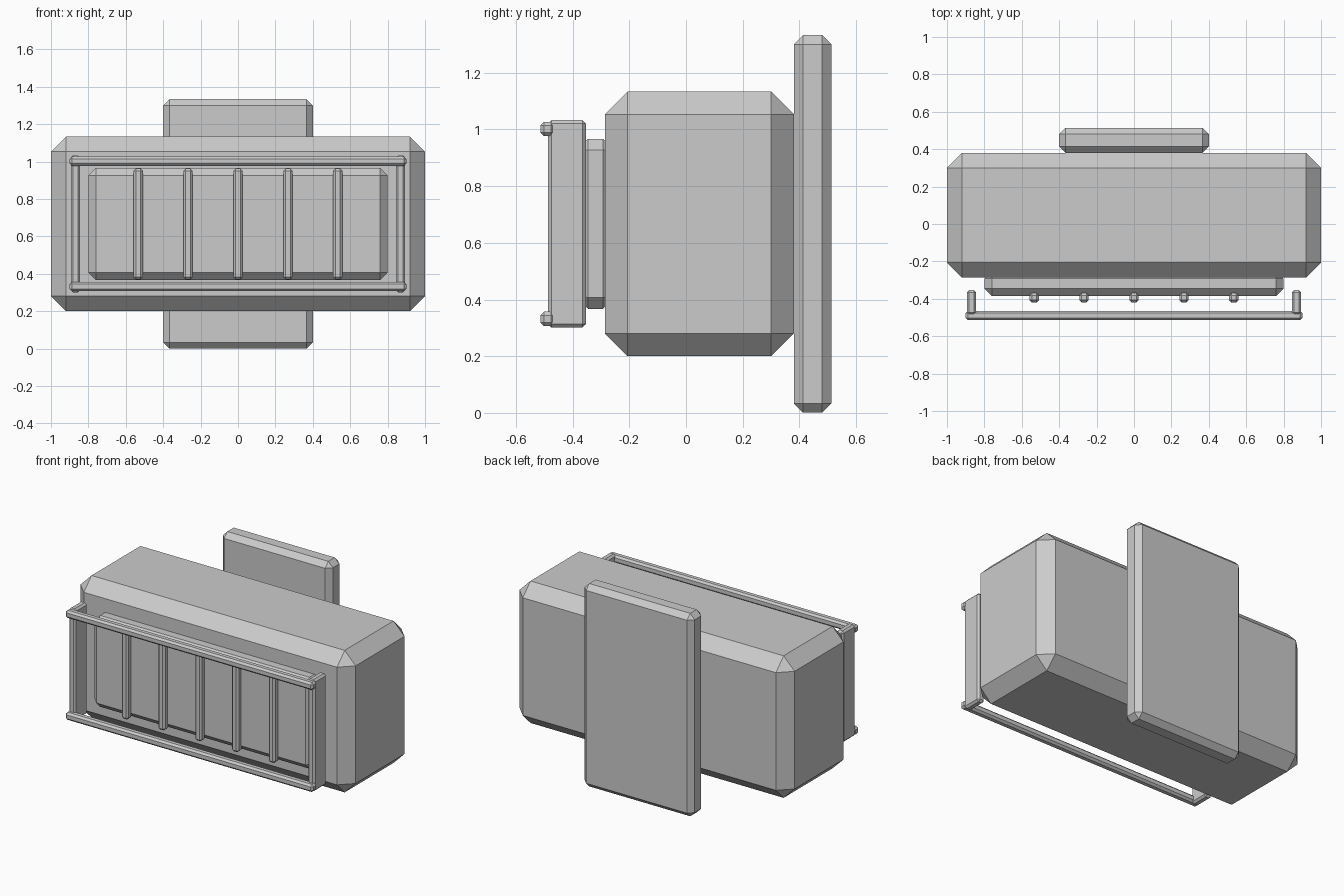
import bpy, bmesh

if "Cube" in bpy.data.objects:
    bpy.data.objects.remove(bpy.data.objects["Cube"])


def bevelled_box(name, center, size, chamfer):
    """Flat-shaded box with one-segment chamfers on every edge."""
    mesh = bpy.data.meshes.new(name)
    bm = bmesh.new()
    bmesh.ops.create_cube(bm, size=1)
    for v in bm.verts:
        v.co = [c + k * s for c, k, s in zip(center, v.co, size)]
    bmesh.ops.bevel(bm, geom=bm.edges[:], offset=chamfer, offset_type='OFFSET',
                    segments=1, profile=0.5, affect='EDGES')
    bmesh.ops.recalc_face_normals(bm, faces=bm.faces[:])
    bm.to_mesh(mesh)
    bm.free()
    obj = bpy.data.objects.new(name, mesh)
    bpy.context.collection.objects.link(obj)
    return obj


MID = 0.667  # shared centre height

# Main body, rear mounting plate and raised front panel
bevelled_box("main_body", (0, 0.047, MID), (2.0, 0.667, 0.933), 0.08)
bevelled_box("rear_plate", (0, 0.447, MID), (0.8, 0.133, 1.333), 0.033)
bevelled_box("front_panel", (0, -0.319, MID), (1.6, 0.133, 0.6), 0.04)

# Vertical grille bars
for i in range(5):
    bevelled_box(f"grille_bar_{i + 1}", ((i - 2) * 0.267, -0.395, MID),
                 (0.05, 0.05, 0.593), 0.0125)

# Guard frame: side plates and horizontal rails
for side, s in (("left", -1), ("right", 1)):
    bevelled_box(f"guard_side_{side}", (s * 0.869, -0.42, MID),
                 (0.05, 0.133, 0.733), 0.0125)
for level, s in (("lower", -1), ("upper", 1)):
    bevelled_box(f"guard_rail_{level}", (0, -0.489, MID + s * 0.335),
                 (1.8, 0.05, 0.05), 0.0125)
